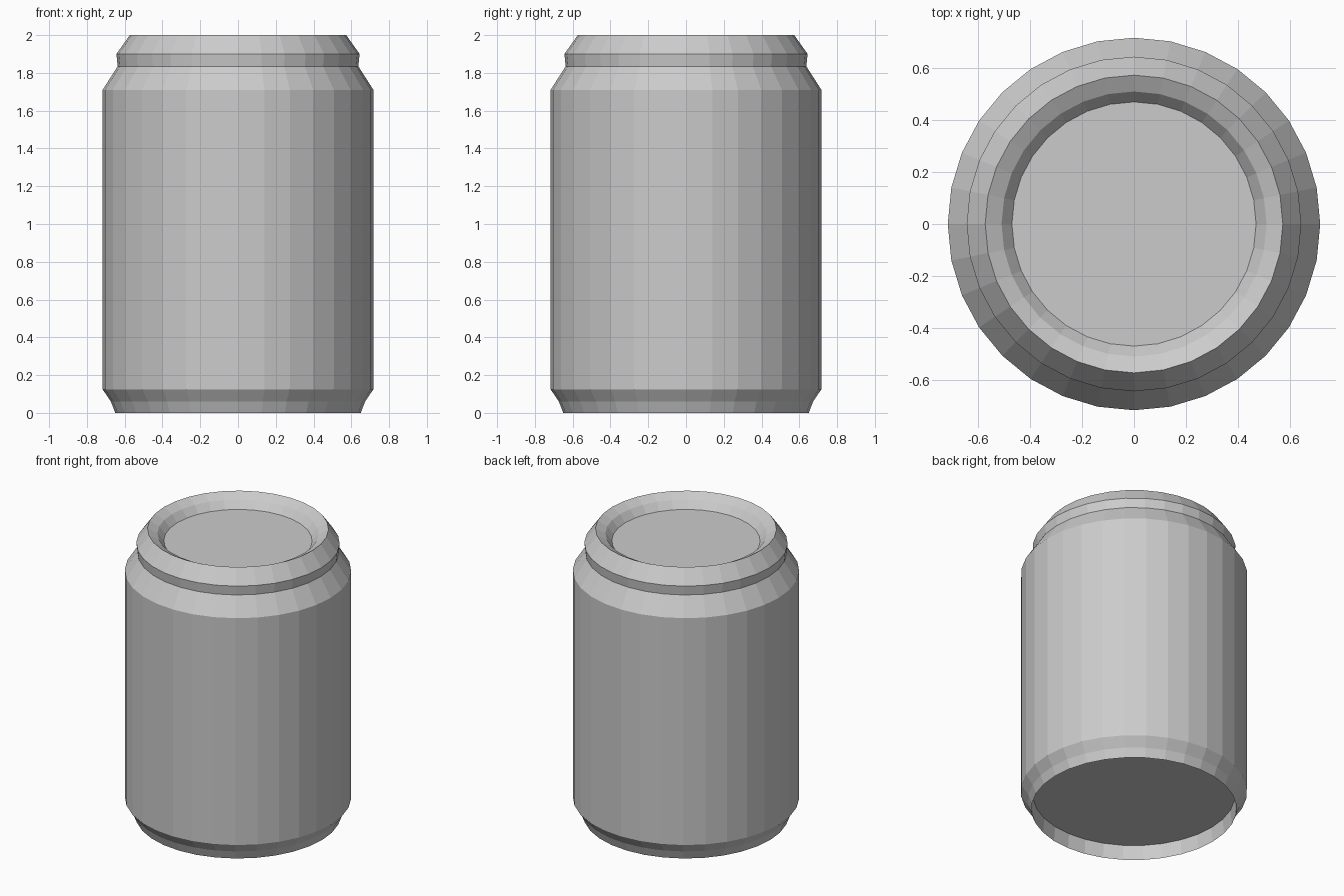
import bpy, bmesh
from math import cos, sin, tau

if "Cube" in bpy.data.objects:
    bpy.data.objects.remove(bpy.data.objects["Cube"])

SIDES = 32


def revolve(name, profile, cap=False, cap_up=True):
    """Spin (radius, z) points, listed so faces point outward; optionally cap the last ring."""
    bm = bmesh.new()
    rings = [[bm.verts.new((r * cos(tau * i / SIDES), r * sin(tau * i / SIDES), z))
              for i in range(SIDES)] for r, z in profile]
    for a, b in zip(rings, rings[1:]):
        for i in range(SIDES):
            j = (i + 1) % SIDES
            bm.faces.new((a[i], a[j], b[j], b[i]) if cap_up else (a[j], a[i], b[i], b[j]))
    if cap:
        bm.faces.new(rings[-1] if cap_up else rings[-1][::-1])
    mesh = bpy.data.meshes.new(name)
    bm.to_mesh(mesh)
    bm.free()
    obj = bpy.data.objects.new(name, mesh)
    bpy.context.collection.objects.link(obj)
    return obj


# Outer wall: foot, straight side, shoulder, neck groove and top bevel
revolve("can_wall", [(0.65, 0), (0.673, 0.06), (0.717, 0.125), (0.717, 1.71),
                     (0.637, 1.835), (0.644, 1.9), (0.573, 2.0)])

# Recessed lid
revolve("can_lid", [(0.573, 2.0), (0.51, 1.967), (0.47, 1.917)], cap=True)

# Recessed underside
revolve("can_base", [(0.65, 0), (0.64, 0.1)], cap=True, cap_up=False)
